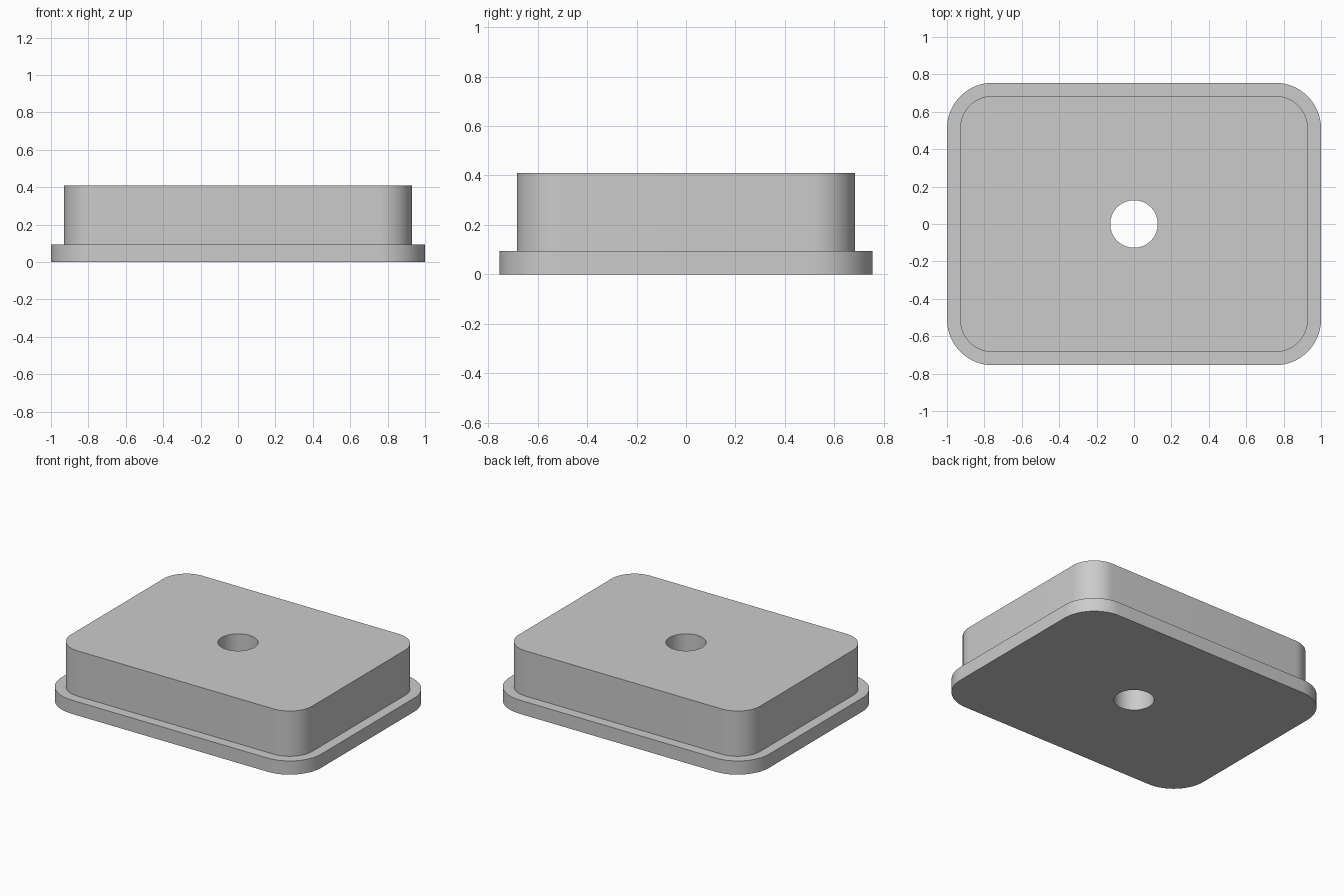
import bpy, bmesh
from math import cos, sin, pi, radians

cube = bpy.data.objects.get("Cube")
if cube:
    bpy.data.objects.remove(cube, do_unlink=True)

STEPS = 16            # segments per rounded corner
HOLE = 0.127          # bore radius
FLANGE = (1.0, 0.755, 0.245)   # half width, half depth, corner radius
BODY = (0.93, 0.685, 0.175)
FLANGE_TOP, BODY_TOP = 0.095, 0.41


def rounded_rect(half_x, half_y, r, z):
    """Outline of a rounded rectangle, counter-clockwise."""
    pts = []
    for q, (sx, sy) in enumerate([(1, 1), (-1, 1), (-1, -1), (1, -1)]):
        for i in range(STEPS + 1):
            a = pi / 2 * (q + i / STEPS)
            pts.append((sx * (half_x - r) + r * cos(a),
                        sy * (half_y - r) + r * sin(a), z))
    return pts


def circle(r, z):
    """Circle with as many points as a rounded rectangle."""
    count = 4 * (STEPS + 1)
    angles = [2 * pi * (i + 0.5) / count for i in range(count)]
    return [(r * cos(a), r * sin(a), z) for a in angles]


def closed_loft(name, outlines, material):
    """Join each outline to the next, and the last back to the first."""
    bm = bmesh.new()
    rings = [[bm.verts.new(p) for p in outline] for outline in outlines]
    for a, b in zip(rings, rings[1:] + rings[:1]):
        for i in range(len(a)):
            j = (i + 1) % len(a)
            bm.faces.new((a[i], a[j], b[j], b[i]))
    bmesh.ops.recalc_face_normals(bm, faces=bm.faces)
    mesh = bpy.data.meshes.new(name)
    bm.to_mesh(mesh)
    bm.free()
    mesh.materials.append(material)
    obj = bpy.data.objects.new(name, mesh)
    bpy.context.collection.objects.link(obj)
    return obj


# Plain grey finish
grey = bpy.data.materials.new("grey")
grey.use_nodes = True
colour = (0.6, 0.6, 0.6, 1)
grey.diffuse_color = colour
grey.node_tree.nodes["Principled BSDF"].inputs["Base Color"].default_value = colour

# Flanged block with a bore through the middle
block = closed_loft("flanged_block", [
    circle(HOLE, 0),
    rounded_rect(*FLANGE, 0),
    rounded_rect(*FLANGE, FLANGE_TOP),
    rounded_rect(*BODY, FLANGE_TOP),
    rounded_rect(*BODY, BODY_TOP),
    circle(HOLE, BODY_TOP),
], grey)

bpy.ops.object.select_all(action='DESELECT')
block.select_set(True)
bpy.context.view_layer.objects.active = block
bpy.ops.object.shade_smooth_by_angle(angle=radians(30))
